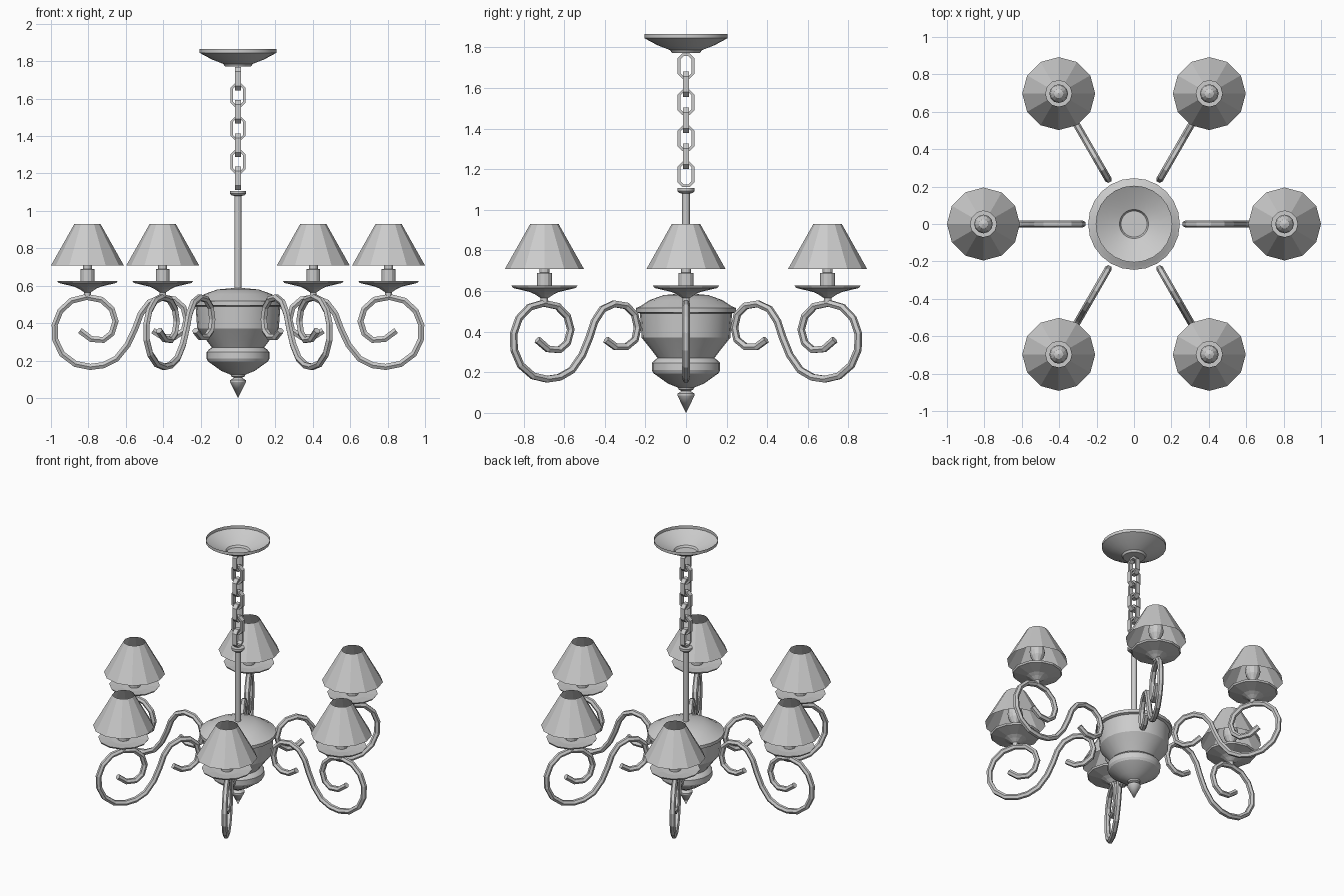
import bpy, bmesh, math
from mathutils import Matrix

if "Cube" in bpy.data.objects:
    bpy.data.objects.remove(bpy.data.objects["Cube"])


def add(name, mesh, matrix=Matrix()):
    ob = bpy.data.objects.new(name, mesh)
    bpy.context.collection.objects.link(ob)
    ob.matrix_world = matrix
    return ob


def lathe(name, profile, sides):
    """Mesh revolved around z from (radius, height) points."""
    bm = bmesh.new()
    rings = []
    for r, z in profile:
        rings.append([bm.verts.new((r * math.cos(2 * math.pi * i / sides),
                                    r * math.sin(2 * math.pi * i / sides), z))
                      for i in range(sides)])
    for a, b in zip(rings, rings[1:]):
        for i in range(sides):
            j = (i + 1) % sides
            bm.faces.new((a[i], a[j], b[j], b[i]))
    bmesh.ops.remove_doubles(bm, verts=bm.verts, dist=1e-5)
    bmesh.ops.recalc_face_normals(bm, faces=bm.faces)
    me = bpy.data.meshes.new(name)
    bm.to_mesh(me)
    bm.free()
    return me


def smooth(ob, degrees=25):
    bpy.ops.object.select_all(action='DESELECT')
    ob.select_set(True)
    bpy.context.view_layer.objects.active = ob
    bpy.ops.object.shade_smooth_by_angle(angle=math.radians(degrees))


# Central urn with finial
smooth(add("body", lathe("body", [
    (0, 0), (0.042, 0.085), (0.042, 0.095), (0.022, 0.108), (0.036, 0.115),
    (0.04, 0.125), (0.09, 0.145), (0.16, 0.195), (0.168, 0.21), (0.168, 0.245),
    (0.155, 0.26), (0.14, 0.27), (0.17, 0.31), (0.218, 0.37), (0.227, 0.49),
    (0.245, 0.495), (0.245, 0.517), (0.225, 0.525), (0.18, 0.555),
    (0.11, 0.58), (0, 0.59)], 24)))

# Rod and its top cap
smooth(add("rod", lathe("rod", [
    (0, 0.57), (0.019, 0.57), (0.019, 1.08), (0.034, 1.083), (0.042, 1.092),
    (0.042, 1.107), (0, 1.107)], 12)), 35)

# Ceiling canopy, an open bowl
smooth(add("canopy", lathe("canopy", [
    (0, 1.773), (0.07, 1.773), (0.078, 1.786), (0.14, 1.81),
    (0.205, 1.845), (0.205, 1.866)], 24)), 20)


# Chain of octagonal links, alternately turned
def link_mesh():
    w, h, c, t, d = 0.041, 0.063, 0.024, 0.013, 0.016

    def outline(w, h, c):
        return [(w, h - c), (w - c, h), (c - w, h), (-w, h - c),
                (-w, c - h), (c - w, -h), (w - c, -h), (w, c - h)]
    loops = [(outline(w, h, c), -d), (outline(w, h, c), d),
             (outline(w - t, h - t, c - t * 0.6), d),
             (outline(w - t, h - t, c - t * 0.6), -d)]
    bm = bmesh.new()
    rings = [[bm.verts.new((x, y, z)) for x, z in pts] for pts, y in loops]
    for k in range(4):
        a, b = rings[k], rings[(k + 1) % 4]
        for i in range(8):
            j = (i + 1) % 8
            bm.faces.new((a[i], a[j], b[j], b[i]))
    bmesh.ops.recalc_face_normals(bm, faces=bm.faces)
    me = bpy.data.meshes.new("chain_link")
    bm.to_mesh(me)
    bm.free()
    return me


link = link_mesh()
for k in range(7):
    turn = Matrix.Rotation(math.pi / 2 if k % 2 == 0 else 0, 4, 'Z')
    add(f"chain_link_{k + 1}", link, Matrix.Translation((0, 0, 1.174 + 0.0888 * k)) @ turn)

# Scrolled arm: one swept path in the radius/height plane
path = [(.455, .36), (.40, .325), (.34, .325), (.29, .36), (.275, .42), (.292, .485),
        (.34, .527), (.41, .537), (.475, .51), (.52, .45), (.55, .37), (.59, .285),
        (.65, .21), (.72, .175), (.79, .166), (.87, .182), (.94, .235), (.977, .31),
        (.98, .39), (.95, .465), (.89, .52), (.81, .54), (.73, .525), (.675, .475),
        (.655, .41), (.675, .345), (.72, .31), (.785, .315), (.845, .36)]
cu = bpy.data.curves.new("arm_path", 'CURVE')
cu.dimensions = '3D'
cu.bevel_depth = 0.019
cu.bevel_resolution = 1
cu.use_fill_caps = True
sp = cu.splines.new('POLY')
sp.points.add(len(path) - 1)
for p, (r, z) in zip(sp.points, path):
    p.co = (r, 0, z, 1)
tmp = add("arm_path", cu)
bpy.context.view_layer.update()
arm = bpy.data.meshes.new_from_object(tmp.evaluated_get(bpy.context.evaluated_depsgraph_get()))
bpy.data.objects.remove(tmp)
for poly in arm.polygons:
    poly.use_smooth = False

# Drip dish with stem, socket, bulb and shade
dish = lathe("dish", [(0, 0.535), (0.018, 0.535), (0.018, 0.565), (0.045, 0.583),
                      (0.07, 0.595), (0.155, 0.615), (0.162, 0.626),
                      (0.08, 0.618), (0, 0.618)], 12)
socket = lathe("socket", [(0, 0.615), (0.037, 0.615), (0.037, 0.688), (0.024, 0.69),
                          (0.024, 0.715), (0, 0.715)], 12)
bulb = lathe("bulb", [(0, 0.71), (0.024, 0.71), (0.044, 0.745), (0.05, 0.775),
                      (0.043, 0.81), (0.025, 0.835), (0, 0.845)], 12)
shade = lathe("shade", [(0.195, 0.708), (0.07, 0.93)], 12)

# Six arms around the body
for k in range(6):
    spin = Matrix.Rotation(k * math.pi / 3, 4, 'Z')
    add(f"arm_{k + 1}", arm, spin)
    for label, me in (("dish", dish), ("socket", socket), ("bulb", bulb), ("shade", shade)):
        add(f"{label}_{k + 1}", me, spin @ Matrix.Translation((0.805, 0, 0)))
